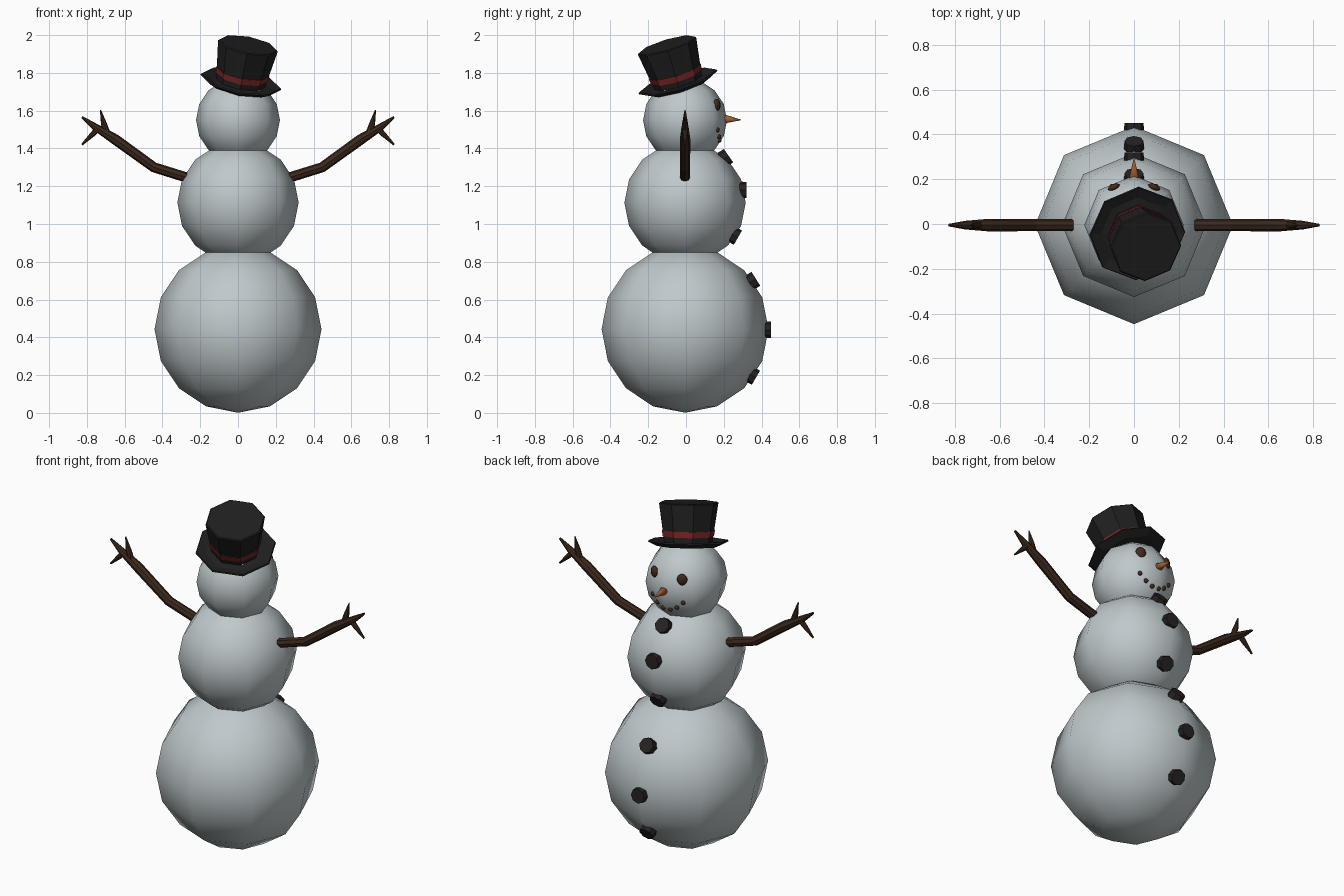
import bpy, bmesh
from math import sin, cos, pi, radians
from mathutils import Vector, Matrix
from mathutils.bvhtree import BVHTree

if "Cube" in bpy.data.objects:
    bpy.data.objects.remove(bpy.data.objects["Cube"])

Y0 = -0.005  # y of the body axis; the face looks towards +y


def material(name, rgb):
    m = bpy.data.materials.new(name)
    m.diffuse_color = (*rgb, 1)
    m.use_nodes = True
    m.node_tree.nodes["Principled BSDF"].inputs["Base Color"].default_value = m.diffuse_color
    return m


SNOW = material("snow", (0.52, 0.58, 0.60))
BLACK = material("black_felt", (0.014, 0.014, 0.014))
RED = material("red_ribbon", (0.20, 0.02, 0.02))
WOOD = material("wood", (0.045, 0.022, 0.012))
CARROT = material("carrot", (0.36, 0.11, 0.03))
COAL = material("coal", (0.02, 0.016, 0.016))
PEBBLE = material("pebble", (0.055, 0.025, 0.012))


def finish(name, bm, mat, smooth=False):
    bmesh.ops.recalc_face_normals(bm, faces=bm.faces[:])
    me = bpy.data.meshes.new(name)
    for f in bm.faces:
        f.smooth = smooth
    bm.to_mesh(me)
    bm.free()
    ob = bpy.data.objects.new(name, me)
    me.materials.append(mat)
    bpy.context.collection.objects.link(ob)
    return ob


def ball(name, centre, size, mat, seg=8, rings=8, turn=None):
    bm = bmesh.new()
    m = Matrix.Translation(centre) @ (turn or Matrix()) @ Matrix.Diagonal((*size, 1))
    bmesh.ops.create_uvsphere(bm, u_segments=seg, v_segments=rings, radius=1, matrix=m)
    return finish(name, bm, mat, True)


def aim(direction):
    return Vector((0, 0, 1)).rotation_difference(Vector(direction)).to_matrix().to_4x4()


def cone(name, base, direction, r1, r2, depth, mat, smooth=False):
    d = Vector(direction).normalized()
    bm = bmesh.new()
    m = Matrix.Translation(Vector(base) + d * depth / 2) @ aim(d)
    bmesh.ops.create_cone(bm, cap_ends=True, segments=8, radius1=r1, radius2=r2,
                          depth=depth, matrix=m)
    return finish(name, bm, mat, smooth)


def lathe(name, profile, mat, matrix, closed=False, sides=8):
    bm = bmesh.new()
    rings = [[bm.verts.new(matrix @ Vector((r * cos(2 * pi * i / sides),
                                            r * sin(2 * pi * i / sides), h)))
              for i in range(sides)] for r, h in profile]
    pairs = list(zip(rings, rings[1:]))
    if closed:
        pairs.append((rings[-1], rings[0]))
    else:
        bm.faces.new(rings[0])
        bm.faces.new(rings[-1])
    for a, b in pairs:
        for i in range(sides):
            j = (i + 1) % sides
            bm.faces.new((a[i], a[j], b[j], b[i]))
    return finish(name, bm, mat)


def stick(bm, side, points, sides=8):
    """Tapering tube in the xz plane; points are (x, z, radius)."""
    pts = [Vector((side * x, Y0, z)) for x, z, r in points]
    rings = []
    for k, p in enumerate(pts):
        t = (pts[min(k + 1, len(pts) - 1)] - pts[max(k - 1, 0)]).normalized()
        n = t.cross(Vector((0, 1, 0)))
        r = points[k][2]
        rings.append([bm.verts.new(p + n * r * cos(2 * pi * i / sides)
                                   + Vector((0, r * sin(2 * pi * i / sides), 0)))
                      for i in range(sides)])
    for a, b in zip(rings, rings[1:]):
        for i in range(sides):
            j = (i + 1) % sides
            bm.faces.new((a[i], a[j], b[j], b[i]))
    bm.faces.new(rings[0])
    bm.faces.new(rings[-1])


# Three snowballs
ball("lower_body", (0, Y0, 0.443), (0.442,) * 3, SNOW)
ball("middle_body", (0, Y0, 1.113), (0.321,) * 3, SNOW)
head = ball("head", (0, Y0, 1.55), (0.222,) * 3, SNOW)
bm = bmesh.new()
bm.from_mesh(head.data)
head_tree = BVHTree.FromBMesh(bm)
bm.free()


def on_face(x, z):
    hit, normal, _, _ = head_tree.ray_cast(Vector((x, 1, z)), Vector((0, -1, 0)))
    return hit, normal


# Eyes and smile
for side, label in ((-1, "left"), (1, "right")):
    p, n = on_face(side * 0.09, 1.63)
    turn = Matrix.Rotation(-side * radians(24), 4, 'Z')
    ball(f"{label}_eye", p, (0.029, 0.016, 0.033), PEBBLE, turn=turn)
    for k, (x, z) in enumerate(((0.022, 1.443), (0.062, 1.463), (0.098, 1.498))):
        p, n = on_face(side * x, z)
        ball(f"{label}_mouth_pebble_{k + 1}", p, (0.013,) * 3, PEBBLE, 8, 6)

# Carrot nose
cone("nose", (0, 0.19, 1.557), (0, 1, -0.06), 0.027, 0.002, 0.10, CARROT, True)

# Coal buttons: outer-face centre (y, z) and tilt angle
for k, (y, z, tilt) in enumerate(((0.225, 1.362, 35), (0.32, 1.18, 0), (0.275, 0.928, -30),
                                  (0.37, 0.71, 32), (0.451, 0.44, 0), (0.37, 0.186, -30))):
    d = Vector((0, cos(radians(tilt)), sin(radians(tilt))))
    cone(f"button_{k + 1}", Vector((0, y, z)) - d * 0.05, d, 0.045, 0.043, 0.05, COAL)

# Twig arms with forked ends
for side, label in ((-1, "left"), (1, "right")):
    bm = bmesh.new()
    stick(bm, side, ((0.275, 1.247, 0.027), (0.445, 1.30, 0.027), (0.65, 1.448, 0.028),
                     (0.755, 1.513, 0.019), (0.826, 1.566, 0.006)))
    stick(bm, side, ((0.69, 1.47, 0.018), (0.71, 1.53, 0.016), (0.728, 1.603, 0.003)))
    stick(bm, side, ((0.735, 1.51, 0.016), (0.77, 1.475, 0.014), (0.826, 1.42, 0.005)))
    finish(f"{label}_arm", bm, WOOD)

# Tilted top hat with ribbon
hat = Matrix.Translation((0.01, -0.035, 1.727)) @ aim((0.185, -0.285, 0.94))
lathe("hat", ((0.17, 0), (0.218, 0.024), (0.214, 0.032), (0.165, 0.018), (0.131, 0.022),
              (0.161, 0.23), (0.155, 0.235)), BLACK, hat)
lathe("hat_band", ((0.132, 0.052), (0.139, 0.052), (0.144, 0.085), (0.136, 0.085)),
      RED, hat, closed=True)
